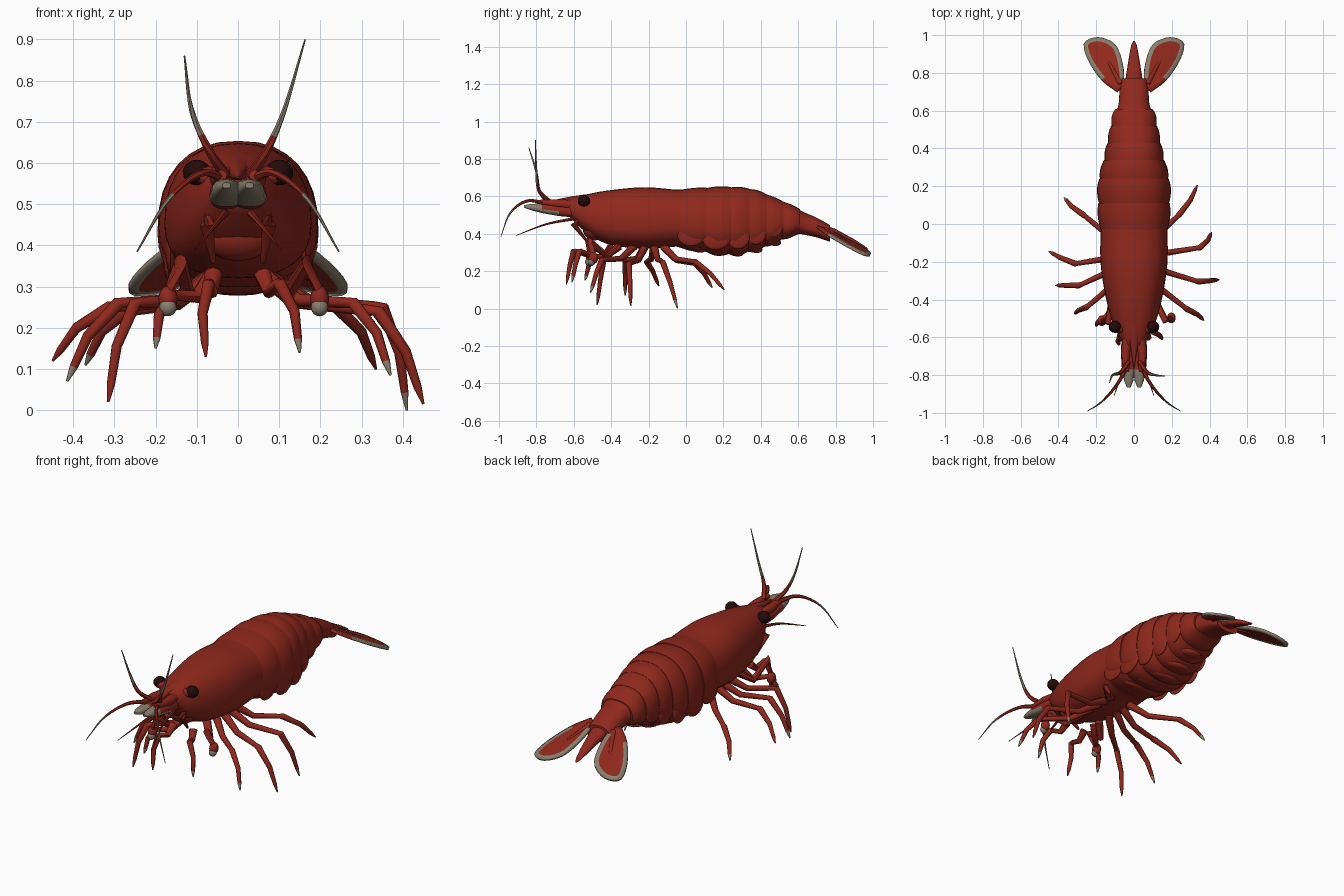
import bpy, bmesh, math
from mathutils import Vector, Matrix

cube = bpy.data.objects.get("Cube")
if cube:
    bpy.data.objects.remove(cube, do_unlink=True)


def material(name, colour):
    mat = bpy.data.materials.new(name)
    mat.use_nodes = True
    mat.diffuse_color = (*colour, 1)
    for node in mat.node_tree.nodes:
        if node.type == "BSDF_PRINCIPLED":
            node.inputs["Base Color"].default_value = (*colour, 1)
    return mat


SHELL = material("shell_red", (0.275, 0.021, 0.012))
PALE = material("pale_grey", (0.25, 0.21, 0.155))
DARK = material("eye_dark", (0.016, 0.003, 0.003))


def finish(name, bm, mats=(SHELL,), rule=None, angle=0.8):
    """Turn a bmesh into a shaded object, with materials set by a rule."""
    bmesh.ops.recalc_face_normals(bm, faces=bm.faces)
    bm.normal_update()
    if rule:
        for face in bm.faces:
            face.material_index = int(rule(face))
    mesh = bpy.data.meshes.new(name)
    bm.to_mesh(mesh)
    bm.free()
    for mat in mats:
        mesh.materials.append(mat)
    mesh.shade_smooth()
    mesh.set_sharp_from_angle(angle=angle)
    obj = bpy.data.objects.new(name, mesh)
    bpy.context.collection.objects.link(obj)
    return obj


def mirror(obj):
    obj.modifiers.new("Mirror", "MIRROR")
    return obj


def skin(rings):
    """Join rings of points into a closed tube."""
    bm = bmesh.new()
    loops = [[bm.verts.new(p) for p in ring] for ring in rings]
    n = len(loops[0])
    for a, b in zip(loops, loops[1:]):
        for i in range(n):
            j = (i + 1) % n
            bm.faces.new((a[i], a[j], b[j], b[i]))
    bm.faces.new(loops[0])
    bm.faces.new(loops[-1])
    return bm


def signed_power(v, p):
    return math.copysign(abs(v) ** p, v)


def section(y, width, bottom, top, n=32):
    """Body cross-section: rounded back, fuller flanks."""
    mid = bottom + 0.4 * (top - bottom)
    ring = []
    for i in range(n):
        a = math.tau * i / n
        s = math.sin(a)
        reach = top - mid if s > 0 else mid - bottom
        ring.append((width * signed_power(math.cos(a), 0.85), y,
                     mid + reach * signed_power(s, 0.85)))
    return ring


def smooth_path(points, steps):
    """Catmull-Rom resampling of points of any dimension."""
    pts = [Vector(p) for p in points]
    pts = [2 * pts[0] - pts[1]] + pts + [2 * pts[-1] - pts[-2]]
    out = []
    for a, b, c, d in zip(pts, pts[1:], pts[2:], pts[3:]):
        for k in range(steps):
            t = k / steps
            out.append(b + (c - a) * t / 2 + (a - 2.5 * b + 2 * c - d / 2) * t * t
                       + (1.5 * (b - c) + (d - a) / 2) * t ** 3)
    return out + [pts[-2]]


def tube(name, points, radii, rule=None, sides=8):
    pts = [Vector(p) for p in points]
    rings = []
    for i, p in enumerate(pts):
        ahead = pts[min(i + 1, len(pts) - 1)] - pts[max(i - 1, 0)]
        turn = ahead.to_track_quat("Z", "Y")
        rings.append([p + turn @ Vector((math.cos(math.tau * k / sides),
                                         math.sin(math.tau * k / sides), 0)) * radii[i]
                      for k in range(sides)])
    return finish(name, skin(rings), (SHELL, PALE), rule)


def ellipsoid(name, centre, size, mat=SHELL, tilt=0):
    bm = bmesh.new()
    place = (Matrix.Translation(centre) @ Matrix.Rotation(tilt, 4, "X")
             @ Matrix.Diagonal((*size, 1)))
    bmesh.ops.create_uvsphere(bm, u_segments=16, v_segments=10, radius=1, matrix=place)
    return finish(name, bm, (mat,))


# Body envelope: y, half width, bottom, top
ENVELOPE = smooth_path([
    (-0.64, 0.05, 0.51, 0.585), (-0.55, 0.1, 0.42, 0.605), (-0.42, 0.138, 0.345, 0.628),
    (-0.22, 0.17, 0.32, 0.645), (-0.03, 0.174, 0.33, 0.633), (0.2, 0.18, 0.295, 0.645),
    (0.36, 0.145, 0.315, 0.63), (0.5, 0.116, 0.37, 0.575), (0.58, 0.1, 0.4, 0.54),
    (0.63, 0.082, 0.395, 0.515), (0.7, 0.077, 0.38, 0.485), (0.79, 0.068, 0.35, 0.435)], 8)


def envelope(y):
    for a, b in zip(ENVELOPE, ENVELOPE[1:]):
        if y <= b[0]:
            return a.lerp(b, (y - a[0]) / (b[0] - a[0]))
    return ENVELOPE[-1]


def shell_part(name, start, end, swell=0.0, droop=0.0, count=8):
    rings = []
    for k in range(count + 1):
        t = k / count
        _, w, low, top = envelope(start + (end - start) * t)
        bulge = math.sin(math.pi * t * 0.8) * swell
        rings.append(section(start + (end - start) * t, w + bulge,
                             low - droop * math.sin(math.pi * t), top + bulge * 0.6))
    return finish(name, skin(rings))


# Carapace and overlapping abdomen plates
shell_part("carapace", -0.64, -0.025, 0.006, count=20)
edges = [-0.045, 0.09, 0.22, 0.32, 0.41, 0.5, 0.59]
for i, (a, b) in enumerate(zip(edges, edges[1:])):
    shell_part(f"abdomen_plate_{i + 1}", a, b + 0.02, 0.015, 0.015)
    # Rounded side flap hanging from each plate but the last
    if i < 5:
        _, w, low, _ = envelope((a + b) / 2)
        mirror(ellipsoid(f"side_flap_{i + 1}", (w * 0.93, (a + b) / 2 + 0.01, low + 0.08),
                         (0.014, (b - a) * 0.6, 0.07 - 0.005 * i), tilt=0.25))
shell_part("tail_segment", 0.57, 0.77)

# Broad ridges below the abdomen
for i in range(5):
    y = 0.06 + 0.1 * i
    ellipsoid(f"belly_ridge_{i + 1}", (0, y, envelope(y)[2] + 0.008),
              (0.12 - 0.012 * i, 0.05, 0.024), tilt=-0.25)

# Telson spike
finish("telson", skin([section(y, w, z - h, z + h, 12) for y, w, z, h in (
    (0.73, 0.05, 0.42, 0.03), (0.8, 0.04, 0.4, 0.025), (0.9, 0.024, 0.355, 0.015),
    (0.95, 0.014, 0.33, 0.008), (0.97, 0.004, 0.32, 0.003))]))


# Tail fan blades with pale rims
def fan_height(x, y):
    return 0.43 - 0.45 * (y - 0.72) - 0.2 * (x - 0.08)


outline = smooth_path([(0.055, 0.73), (0.055, 0.82), (0.085, 0.93), (0.14, 0.975), (0.21, 0.985),
                       (0.265, 0.95), (0.24, 0.86), (0.17, 0.76), (0.09, 0.7)], 3)
bm = bmesh.new()
blade = bm.faces.new([bm.verts.new((x, y, fan_height(x, y))) for x, y in outline])
bm.normal_update()
rim = set(bmesh.ops.inset_individual(bm, faces=[blade], thickness=0.023,
                                     use_even_offset=True)["faces"])
fan = finish("tail_fan", bm, (SHELL, PALE),
             lambda f: f in rim and f.calc_center_median().y > 0.77)
mirror(fan)
thick = fan.modifiers.new("Thickness", "SOLIDIFY")
thick.thickness, thick.offset = 0.014, 0
ribs = [(x, y, fan_height(x, y)) for x, y in ((0.07, 0.74), (0.13, 0.85), (0.185, 0.94))]
mirror(tube("tail_fan_rib", ribs, (0.016, 0.01, 0.003)))

# Rostrum, antenna stems and antenna scales
finish("rostrum", skin([section(y, w, z - h, z + h, 12) for y, w, z, h in (
    (-0.5, 0.05, 0.585, 0.03), (-0.6, 0.028, 0.58, 0.022),
    (-0.68, 0.014, 0.572, 0.014), (-0.76, 0.003, 0.565, 0.003))]))
mirror(tube("antenna_stem", [(0.03, -0.58, 0.55), (0.045, -0.68, 0.56), (0.04, -0.78, 0.57)],
            (0.028, 0.024, 0.014)))
scale = skin([[(x + 0.028, y, z) for x, y, z in section(y, w, c - h, c + h, 14)]
              for y, w, c, h in ((-0.58, 0.036, 0.515, 0.03), (-0.68, 0.042, 0.526, 0.032),
                                 (-0.77, 0.036, 0.536, 0.026), (-0.83, 0.024, 0.543, 0.017),
                                 (-0.865, 0.01, 0.546, 0.007))])
mirror(finish("antenna_scale", scale, (SHELL, PALE),
              lambda f: f.calc_center_median().y < -0.79
              or (f.normal.z < -0.05 and f.calc_center_median().y < -0.66)))

# Eyes on short stalks
mirror(tube("eye_stalk", [(0.04, -0.56, 0.56), (0.095, -0.55, 0.574)], (0.022, 0.025)))
mirror(ellipsoid("eye", (0.1, -0.545, 0.577), (0.034, 0.032, 0.031), DARK))


# Antennae
def antenna(name, points, thickness, pale):
    path = smooth_path(points, 7)
    last = len(path) - 1
    tube(name, path, [thickness * (1 - 0.85 * i / last) for i in range(last + 1)], pale, 6)


for side, s, reach, rise, lean in (("left", 1, 0.163, 0.9, -0.805),
                                   ("right", -1, 0.13, 0.86, -0.84)):
    antenna(f"upper_antenna_{side}",
            [(s * 0.03, -0.73, 0.57), (s * 0.07, -0.785, 0.63), (s * 0.113, -0.8, 0.73),
             (s * reach, lean, rise)], 0.014,
            lambda f: f.calc_center_median().z > 0.67)
    antenna(f"front_antenna_{side}",
            [(s * 0.03, -0.74, 0.56), (s * 0.09, -0.85, 0.575), (s * 0.17, -0.94, 0.51),
             (s * 0.245, -0.99, 0.385)], 0.012,
            lambda f: f.calc_center_median().y < -0.93)
    antenna(f"lower_antenna_{side}",
            [(s * 0.03, -0.6, 0.48), (s * 0.055, -0.75, 0.45), (s * 0.105, -0.91, 0.39)],
            0.01, None)

# Mouth parts
ellipsoid("jaw", (0, -0.5, 0.42), (0.085, 0.05, 0.06), tilt=0.5)
mirror(tube("mouth_feeler", [(0.07, -0.55, 0.5), (0.075, -0.6, 0.45), (0.06, -0.53, 0.36)],
            (0.02, 0.018, 0.006)))


# Legs: hip, knee, shin and pointed foot
def leg(name, hip_y, knee, foot, pale_tip=False):
    knee, foot = Vector(knee), Vector(foot)
    hip = Vector((math.copysign(0.06, knee.x), hip_y, 0.33))
    thigh = hip.lerp(knee, 0.4) - Vector((0, 0, 0.035))
    shin = knee.lerp(foot, 0.5) + Vector((0.012 * math.copysign(1, knee.x), 0, 0.015))
    ankle = shin.lerp(foot, 0.68)
    tube(name, [hip, thigh, knee.lerp(thigh, 0.1), knee, shin, ankle, foot],
         (0.022, 0.016, 0.013, 0.016, 0.013, 0.01, 0.003),
         (lambda f: f.calc_center_median().z < ankle.z) if pale_tip else None)


leg("walking_leg_left_1", -0.12, (0.24, 0.05, 0.25), (0.335, 0.205, 0.1))
leg("walking_leg_left_2", -0.17, (0.35, -0.125, 0.25), (0.41, -0.045, 0.0), True)
leg("walking_leg_left_3", -0.22, (0.34, -0.305, 0.24), (0.45, -0.295, 0.015))
leg("walking_leg_left_4", -0.28, (0.28, -0.45, 0.26), (0.37, -0.51, 0.085), True)
leg("walking_leg_right_1", -0.12, (-0.27, 0.05, 0.24), (-0.37, 0.14, 0.11), True)
leg("walking_leg_right_2", -0.17, (-0.31, -0.21, 0.25), (-0.45, -0.145, 0.12))
leg("walking_leg_right_3", -0.22, (-0.29, -0.325, 0.26), (-0.415, -0.325, 0.07), True)
leg("walking_leg_right_4", -0.28, (-0.25, -0.44, 0.26), (-0.315, -0.475, 0.02))
leg("front_leg_left", -0.48, (0.1, -0.57, 0.31), (0.15, -0.61, 0.14), True)
leg("front_leg_right", -0.48, (-0.07, -0.6, 0.31), (-0.078, -0.64, 0.13))
leg("side_leg_right", -0.4, (-0.16, -0.5, 0.28), (-0.2, -0.54, 0.15), True)

# Folded claw arms
for side, s, x, y in (("left", 1, 0.198, -0.495), ("right", -1, 0.17, -0.51)):
    tube(f"claw_arm_{side}", [(s * 0.06, -0.36, 0.33), (s * 0.12, -0.42, 0.28),
                              (s * (x - 0.03), y - 0.02, 0.36), (s * x, y, 0.28)],
         (0.022, 0.018, 0.018, 0.015))
    ellipsoid(f"claw_palm_{side}", (s * x, y, 0.27), (0.023, 0.026, 0.032))
    ellipsoid(f"claw_tip_{side}", (s * x, y - 0.01, 0.25), (0.021, 0.02, 0.022), PALE)
